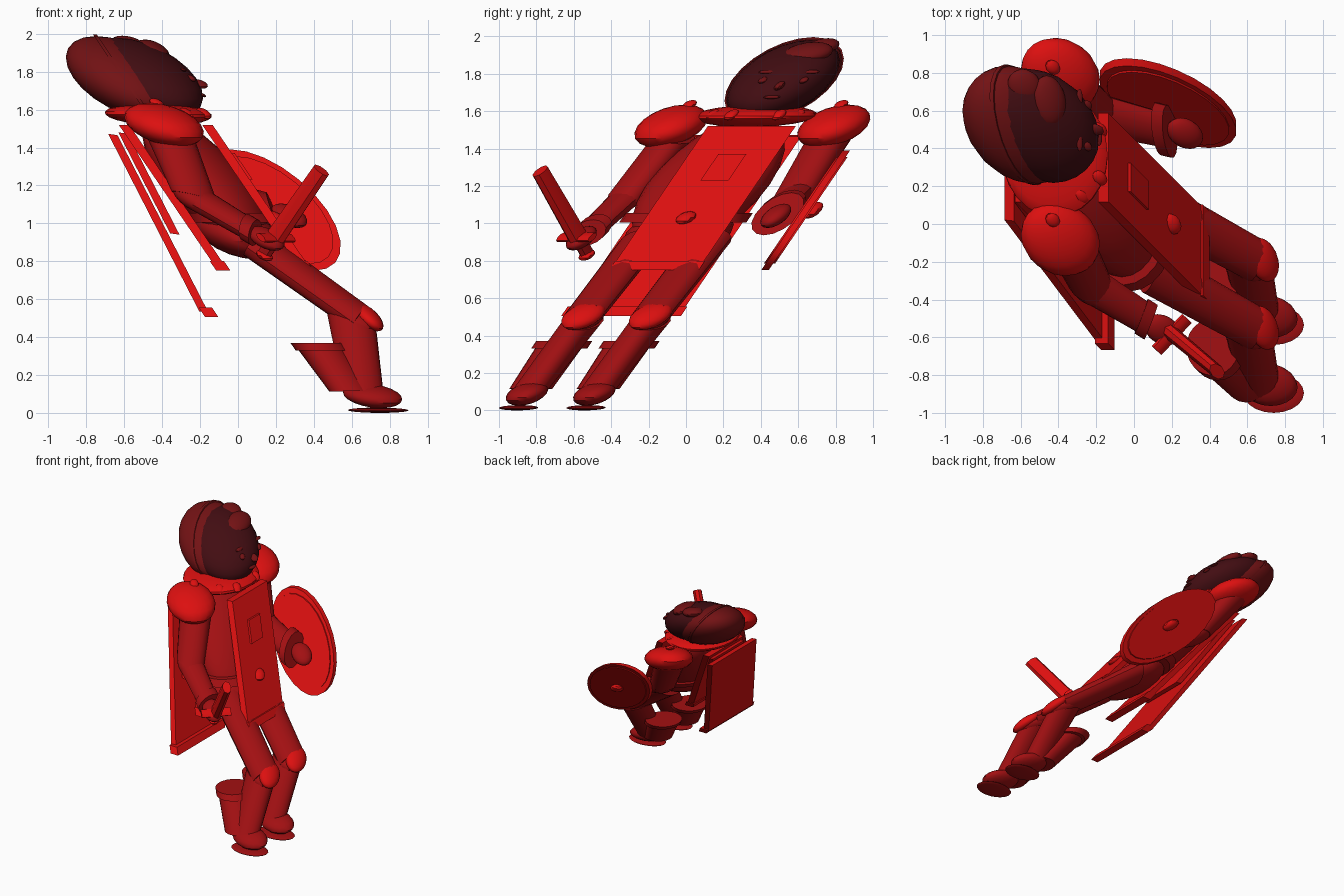
import bpy, bmesh, math
from mathutils import Matrix, Vector

if "Cube" in bpy.data.objects:
    bpy.data.objects.remove(bpy.data.objects["Cube"], do_unlink=True)

# The whole figure leans: height slides it along -x and +y
K = 0.68
LEAN = Matrix(((1, 0, -K, 0), (0, 1, K, 0), (0, 0, 1, 0), (0, 0, 0, 1)))
UPRIGHT = LEAN.inverted()


def material(name, r, g, b):
    m = bpy.data.materials.new(name)
    m.use_nodes = True
    m.diffuse_color = (r, g, b, 1)
    m.node_tree.nodes["Principled BSDF"].inputs["Base Color"].default_value = (r, g, b, 1)
    return m


RED = material("bright red", 0.72, 0.005, 0.005)
CLOTH = material("deep red", 0.36, 0.005, 0.006)
HAIR = material("maroon", 0.17, 0.006, 0.007)
SKIN = material("dark maroon", 0.055, 0.004, 0.006)


def finish(name, bm, matrix, mat):
    mesh = bpy.data.meshes.new(name)
    bm.to_mesh(mesh)
    bm.free()
    mesh.transform(LEAN @ matrix)
    for p in mesh.polygons:
        p.use_smooth = True
    mesh.set_sharp_from_angle(angle=math.radians(35))
    mesh.materials.append(mat)
    ob = bpy.data.objects.new(name, mesh)
    bpy.context.collection.objects.link(ob)
    return ob


def spot(center):
    return Matrix.Translation(UPRIGHT @ Vector(center))


def ball(name, center, radii, mat, seg=20):
    bm = bmesh.new()
    bmesh.ops.create_uvsphere(bm, u_segments=seg, v_segments=seg // 2, radius=1)
    return finish(name, bm, spot(center) @ Matrix.Diagonal((*radii, 1)), mat)


def box(name, center, size, mat, tilt=0):
    bm = bmesh.new()
    bmesh.ops.create_cube(bm, size=1)
    turn = Matrix.Rotation(tilt, 4, 'Y')
    return finish(name, bm, spot(center) @ turn @ Matrix.Diagonal((*size, 1)), mat)


def drum(name, center, radii, depth, mat, turn=Matrix()):
    bm = bmesh.new()
    bmesh.ops.create_cone(bm, cap_ends=True, segments=24, radius1=1, radius2=1, depth=1)
    return finish(name, bm, spot(center) @ turn @ Matrix.Diagonal((*radii, depth, 1)), mat)


def tube(name, a, b, r1, r2, mat, seg=16):
    a, b = UPRIGHT @ Vector(a), UPRIGHT @ Vector(b)
    d = b - a
    bm = bmesh.new()
    bmesh.ops.create_cone(bm, cap_ends=True, segments=seg, radius1=r1, radius2=r2, depth=d.length)
    turn = d.to_track_quat('Z', 'Y').to_matrix().to_4x4()
    return finish(name, bm, Matrix.Translation((a + b) / 2) @ turn, mat)


# Head, cap and tuft
HEAD = Vector((-0.5, 0.52, 1.765))
ball("face", HEAD, (0.28, 0.265, 0.215), SKIN, 24)
ball("hair_cap", (-0.6, 0.525, 1.768), (0.27, 0.275, 0.22), HAIR, 24)
ball("hair_bun", (-0.58, 0.73, 1.945), (0.085, 0.085, 0.045), HAIR)
ball("hair_tuft", (-0.45, 0.65, 1.91), (0.08, 0.13, 0.06), HAIR)
drum("cap_ridge", (-0.6, 0.525, 1.768), (0.228, 0.279), 0.02, HAIR,
     Matrix.Rotation(math.pi / 2, 4, 'Y'))


# Facial features sit on the face ellipsoid
def feature(name, s, h, size):
    f = 0.28 * math.sqrt(1 - (s / 0.265) ** 2 - (h / 0.215) ** 2)
    ball(name, HEAD + LEAN @ Vector((f, s, h)), size, HAIR, 12)


for side, tag in ((1, "left"), (-1, "right")):
    feature(tag + "_eye", side * 0.11, 0.0, (0.02, 0.022, 0.018))
    feature(tag + "_brow", side * 0.12, 0.045, (0.015, 0.045, 0.01))
feature("nose", 0, -0.03, (0.04, 0.025, 0.025))
feature("mouth", 0, -0.09, (0.015, 0.045, 0.01))

# Torso, hips, belt and collar
ball("torso", (-0.17, 0.12, 1.21), (0.23, 0.33, 0.36), CLOTH, 24)
ball("hips", (0.0, -0.04, 0.95), (0.21, 0.28, 0.14), CLOTH)
drum("belt", (-0.04, 0.0, 1.03), (0.24, 0.34), 0.05, CLOTH)
ball("collar", (-0.42, 0.37, 1.575), (0.28, 0.33, 0.06), RED, 24)
for i, deg in enumerate((-57, -28, 28, 57)):
    a = math.radians(deg)
    ball(f"collar_bead_{i + 1}", (-0.42 + 0.27 * math.cos(a), 0.37 + 0.27 * math.sin(a), 1.58),
         (0.035, 0.035, 0.03), RED, 12)

# Tabard panels with emblem, hem and buckle
for tag, x in (("front", 0.1), ("back", -0.34)):
    box(tag + "_tabard", (x, 0.09, 1.135), (0.055, 0.47, 0.77), RED)
    box(tag + "_hem", (x + 0.246, -0.155, 0.775), (0.075, 0.48, 0.05), RED)
box("emblem", (0.018, 0.2, 1.3), (0.025, 0.15, 0.14), RED)
ball("buckle", (0.2, 0.0, 1.03), (0.045, 0.05, 0.035), RED, 12)

# Cape layers flare away from the back
box("cape", (-0.42, 0.0, 1.0), (0.045, 0.6, 0.95), RED, 0.165)
box("cape_hem", (-0.155, -0.33, 0.53), (0.07, 0.64, 0.05), RED)
box("cape_lining", (-0.47, 0.14, 1.21), (0.045, 0.42, 0.54), RED, 0.165)

# Shoulders
for tag, y in (("left", 0.79), ("right", -0.08)):
    ball(tag + "_pauldron", (-0.39, y, 1.52), (0.195, 0.18, 0.115), RED)
    ball(tag + "_pauldron_stud", (-0.43, y + 0.1, 1.635) if y < 0 else (-0.43, y + 0.04, 1.635),
         (0.035, 0.035, 0.025), RED, 12)


# Arms: upper arm, elbow, forearm, cuff and hand
def arm(tag, shoulder, elbow, wrist, hand, cuff_r):
    tube(tag + "_upper_arm", shoulder, elbow, 0.12, 0.105, CLOTH)
    ball(tag + "_elbow", elbow, (0.1, 0.1, 0.09), CLOTH)
    tube(tag + "_forearm", elbow, wrist, 0.095, 0.08, CLOTH)
    w, e = Vector(wrist), Vector(elbow)
    tube(tag + "_cuff", w.lerp(e, 0.16), w, cuff_r, cuff_r, CLOTH)
    ball(tag + "_hand", hand, (0.085, 0.07, 0.065), CLOTH)


arm("right", (-0.36, -0.06, 1.46), (-0.23, -0.32, 1.14), (0.09, -0.52, 0.95), (0.15, -0.56, 0.92), 0.095)
arm("left", (-0.38, 0.77, 1.46), (-0.18, 0.58, 1.15), (0.19, 0.49, 1.05), (0.27, 0.48, 1.04), 0.12)

# Sword
tube("sword_blade", (0.2, -0.58, 0.93), (0.44, -0.78, 1.28), 0.04, 0.035, RED, 8)
tube("sword_guard", (0.12, -0.67, 0.925), (0.28, -0.5, 0.925), 0.025, 0.025, RED, 8)
tube("sword_grip", (0.14, -0.53, 0.84), (0.2, -0.58, 0.93), 0.028, 0.028, CLOTH, 8)
ball("sword_pommel", (0.14, -0.53, 0.83), (0.04, 0.04, 0.03), RED, 12)

# Shield with boss
UPEND = Matrix.Rotation(math.pi / 2, 4, 'X')
drum("shield", (0.18, 0.64, 1.07), (0.29, 0.32), 0.04, RED, UPEND)
drum("shield_face", (0.18, 0.64, 1.07), (0.26, 0.285), 0.06, RED, UPEND)
ball("shield_boss", (0.18, 0.68, 1.07), (0.055, 0.045, 0.045), RED, 12)

# Legs
for tag, y in (("left", 0.36), ("right", 0.0)):
    tube(tag + "_thigh", (0.08, y - 0.24, 0.9), (0.64, y - 0.55, 0.5), 0.12, 0.11, CLOTH)
    ball(tag + "_knee_joint", (0.62, y - 0.55, 0.49), (0.11, 0.105, 0.07), CLOTH)
    ball(tag + "_knee_pad", (0.685, y - 0.55, 0.505), (0.065, 0.105, 0.075), RED)
    tube(tag + "_shin", (0.6, y - 0.55, 0.48), (0.66, y - 0.84, 0.1), 0.11, 0.095, CLOTH)
    tube(tag + "_boot_shaft", (0.43, y - 0.67, 0.35), (0.595, y - 0.83, 0.115), 0.125, 0.115, CLOTH, 20)
    drum(tag + "_boot_cuff", (0.43, y - 0.665, 0.35), (0.14, 0.15), 0.04, CLOTH)
    ball(tag + "_shoe", (0.71, y - 0.85, 0.09), (0.15, 0.105, 0.065), CLOTH)
    ball(tag + "_sole", (0.74, y - 0.895, 0.014), (0.16, 0.105, 0.014), CLOTH)
